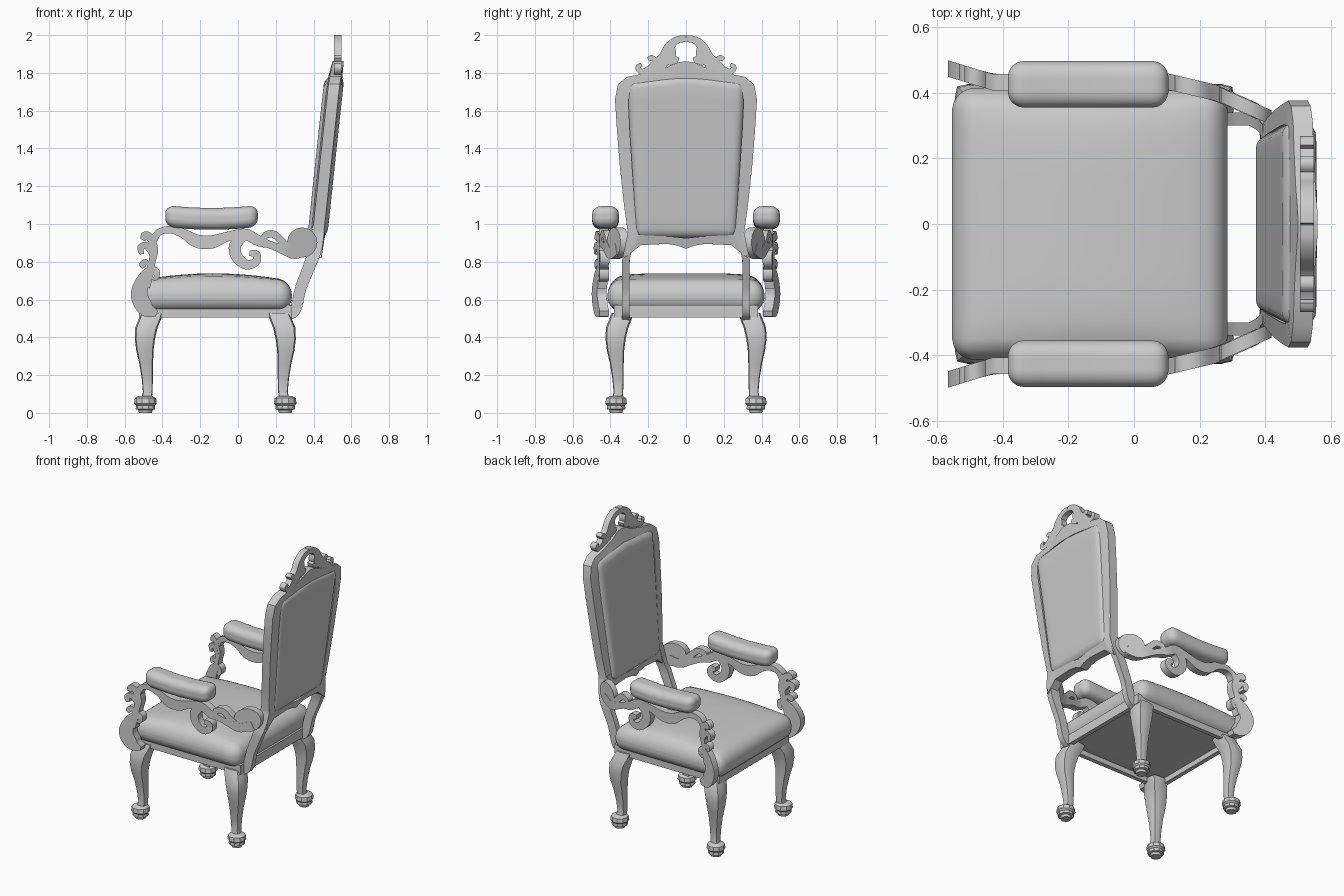
import bpy, bmesh
from math import cos, sin, pi, radians, hypot
from mathutils import Vector

if "Cube" in bpy.data.objects:
    bpy.data.objects.remove(bpy.data.objects["Cube"])


def lerp(table, v):
    """Piecewise linear lookup."""
    if v <= table[0][0]:
        return table[0][1]
    for (a, fa), (b, fb) in zip(table, table[1:]):
        if v <= b:
            return fa + (fb - fa) * (v - a) / (b - a)
    return table[-1][1]


def finish(name, bm, mirror=False):
    bmesh.ops.recalc_face_normals(bm, faces=bm.faces)
    me = bpy.data.meshes.new(name)
    bm.to_mesh(me)
    bm.free()
    ob = bpy.data.objects.new(name, me)
    bpy.context.collection.objects.link(ob)
    if mirror:
        m = ob.modifiers.new("Mirror", 'MIRROR')
        m.use_axis = (False, True, False)
        m.use_mirror_merge = False
    return ob


def loft(bm, rings, closed=False):
    """Skin a list of point rings, capping the ends unless closed."""
    vs = [[bm.verts.new(p) for p in r] for r in rings]
    n = len(vs[0])
    for a, b in zip(vs, vs[1:] + (vs[:1] if closed else [])):
        for i in range(n):
            bm.faces.new((a[i], a[(i + 1) % n], b[(i + 1) % n], b[i]))
    if not closed:
        bm.faces.new(vs[0])
        bm.faces.new(vs[-1])


def smooth_path(pts, steps=5):
    """Catmull-Rom through (u, v, half width) points."""
    P = [Vector(p) for p in pts]
    P = [2 * P[0] - P[1]] + P + [2 * P[-1] - P[-2]]
    out = []
    for a, b, c, d in zip(P, P[1:], P[2:], P[3:]):
        for k in range(steps):
            t = k / steps
            out.append(0.5 * (2 * b + (c - a) * t + (2 * a - 5 * b + 4 * c - d) * t * t
                              + (3 * b - a - 3 * c + d) * t ** 3))
    return out + [P[-2]]


def ribbon(bm, pts, thick, place):
    """Flat scroll of varying width; place maps (u, v, depth) to space."""
    path = smooth_path(pts)
    rings = []
    for i, p in enumerate(path):
        d = path[min(i + 1, len(path) - 1)] - path[max(i - 1, 0)]
        l = hypot(d.x, d.y) or 1
        nu, nv = -d.y / l * p.z, d.x / l * p.z
        h = thick / 2
        rings.append([place(p.x + nu, p.y + nv, -h), place(p.x + nu, p.y + nv, h),
                      place(p.x - nu, p.y - nv, h), place(p.x - nu, p.y - nv, -h)])
    loft(bm, rings)


def disc(bm, u, v, r, thick, place, n=16):
    loft(bm, [[place(u + r * cos(2 * pi * i / n), v + r * sin(2 * pi * i / n), s * thick / 2)
               for i in range(n)] for s in (-1, 1)])


def pillow(name, lo, hi, r, deform, mirror=False, cuts=15):
    """Rounded box, then bent by deform(point)."""
    lo, hi = Vector(lo), Vector(hi)
    mid, half = (lo + hi) / 2, (hi - lo) / 2
    bm = bmesh.new()
    bmesh.ops.create_cube(bm, size=2)
    bmesh.ops.subdivide_edges(bm, edges=bm.edges, cuts=cuts, use_grid_fill=True)
    for v in bm.verts:
        p, core = Vector(), Vector()
        for i in range(3):
            ri = r[i]
            # spend the outer grid cells on the rounded edges
            c = v.co[i]
            s = 1 if c > 0 else -1
            a = abs(c)
            p[i] = s * max(0, (a - 0.6) / 0.4)
            core[i] = s * min(a / 0.6, 1) * (half[i] - ri)
        if p.length > 0:
            p.normalize()
        v.co = deform(mid + core + Vector(p[i] * r[i] for i in range(3)))
    return finish(name, bm, mirror)


# Seat cushion and padded arms
def dome(p):
    fx = max(0, 1 - ((p.x + .13) / .43) ** 2)
    fy = max(0, 1 - (p.y / .42) ** 6)
    p.z += .045 * fx * fy * max(0, (p.z - .55) / .15)
    return p


pillow("seat_cushion", (-.555, -.415, .54), (.285, .415, .695), (.07, .07, .07), dome)


def sag(p):
    p.z -= .015 * (1 - ((p.x + .14) / .245) ** 2)
    return p


pillow("arm_pad", (-.385, .355, .985), (.105, .497, 1.10), (.05, .05, .045), sag, True)

# Seat rails: an open frame
bm = bmesh.new()
rings = []
for sx, sy in ((-1, -1), (1, -1), (1, 1), (-1, 1)):
    rings.append([(-.12 + sx * (.405 - i), sy * (.38 - i), z)
                  for i, z in ((0, .505), (0, .57), (.03, .57), (.03, .505))])
loft(bm, rings, True)
finish("seat_rail", bm)

# Cabriole legs: (diagonal shift, height, radius)
LEG = [(-.035, .53, .068), (-.025, .50, .07), (-.005, .45, .07), (.003, .39, .063), (.003, .33, .054),
       (-.004, .26, .043), (-.01, .18, .035), (-.012, .11, .03), (-.005, .07, .034)]
FOOT = [(.09, .036), (.078, .056), (.05, .06), (.04, .05), (.02, .052), (.016, .038), (0, .034)]
for sx, side in ((-1, "front"), (1, "back")):
    bm = bmesh.new()
    rings = []
    for d, z, r in LEG:
        ring = []
        for i in range(12):
            a = 2 * pi * i / 12 + pi / 4
            k = r * (1 + .12 * cos(4 * (a - pi / 4)))   # corner ridge at the knee
            k *= .93
            ring.append((-.12 + sx * (.37 + d + k * cos(a)), .37 + d + k * sin(a), z))
        rings.append(ring)
    loft(bm, rings)
    loft(bm, [[(-.12 + sx * .37 + r * cos(2 * pi * i / 10), .37 + r * sin(2 * pi * i / 10), z)
               for i in range(10)] for z, r in FOOT])
    finish(side + "_leg", bm, True)

# Carved arm supports, splayed in plan
PLAN = [(-.57, .475), (-.43, .432), (.1, .435), (.25, .40), (.44, .315)]


def arm(u, v, t):
    return (u, lerp(PLAN, u) + t, v)


ARM = [
    [(-.43, .525, .015), (-.485, .55, .042), (-.522, .62, .045), (-.507, .69, .038), (-.47, .745, .028),
     (-.435, .75, .02), (-.432, .72, .014), (-.45, .705, .01)],
    [(-.495, .67, .03), (-.468, .74, .022), (-.455, .80, .018), (-.445, .86, .022), (-.46, .92, .02),
     (-.49, .94, .022), (-.505, .915, .014)],
    [(-.45, .84, .018), (-.485, .885, .018), (-.515, .875, .018), (-.51, .84, .012)],
    [(-.465, .78, .012), (-.49, .80, .014), (-.505, .785, .017), (-.495, .77, .012)],
    [(-.455, .90, .02), (-.42, .955, .018), (-.36, .97, .02), (-.29, .95, .025), (-.22, .91, .035),
     (-.14, .905, .035), (-.05, .935, .025), (.04, .945, .03), (.11, .91, .028), (.17, .89, .02),
     (.24, .865, .025), (.30, .845, .03), (.37, .87, .03)],
    [(.03, .94, .025), (-.015, .885, .032), (-.005, .825, .03), (.045, .785, .026), (.095, .80, .022),
     (.097, .84, .02), (.06, .845, .014)],
    [(.28, .86, .02), (.235, .905, .02), (.19, .945, .02), (.145, .94, .018), (.14, .91, .012)],
]
bm = bmesh.new()
for s in ARM:
    ribbon(bm, s, .05, arm)
disc(bm, .34, .902, .08, .045, arm)
finish("arm_scrollwork", bm, True)

# Back posts rising from the seat
PY = [(.5, .32), (.8, .32), (.97, .285)]
bm = bmesh.new()
ribbon(bm, [(.265, .515, .028), (.305, .55, .03), (.332, .66, .03), (.375, .77, .032), (.41, .87, .034),
            (.425, .98, .034)], .04, lambda u, v, t: (u, lerp(PY, v) + t, v))
finish("back_post", bm, True)

# Raked back frame: paired outer and inner outlines (half)
RAKE = [(.85, .412), (1.0, .43), (1.4, .472), (1.75, .51), (1.86, .53)]


def back(u, v, t):
    return (lerp(RAKE, v) + t, u, v)


OUTER = [(0, 1.862), (.045, 1.855), (.11, 1.825), (.2, 1.80), (.31, 1.78), (.36, 1.74), (.376, 1.66),
         (.366, 1.5), (.35, 1.3), (.328, 1.1), (.305, .93), (.325, .82), (.275, .86), (.24, .888),
         (.1, .895), (.04, .885), (0, .868)]
INNER = [(0, 1.77), (.045, 1.77), (.11, 1.765), (.18, 1.755), (.26, 1.745), (.295, 1.715), (.305, 1.65),
         (.298, 1.5), (.285, 1.3), (.272, 1.1), (.262, .98), (.255, .955), (.25, .945), (.22, .94),
         (.1, .935), (.04, .93), (0, .925)]
pairs = list(zip(OUTER, INNER))
pairs += [((-a[0], a[1]), (-b[0], b[1])) for a, b in pairs[-2:0:-1]]
bm = bmesh.new()
loft(bm, [[back(*o, -.03), back(*o, .03), back(*i, .038), back(*i, -.038)] for o, i in pairs], True)
finish("back_frame", bm)


# Upholstered back panel, tapered towards the seat
def panel(p):
    f = (p.z - .93) / .82
    y = p.y * (.27 + .045 * f) / .315
    z = p.z + .03 * f * (1 - abs(p.y) / .315)
    return Vector(back(y, z, p.x))


pillow("back_panel", (-.055, -.315, .925), (.05, .315, 1.755), (.045, .05, .05), panel)

# Crest scrolls on top
bm = bmesh.new()
for s in [
    [(0, 1.983, .017), (.05, 1.972, .02), (.09, 1.935, .026), (.118, 1.885, .027), (.16, 1.855, .02),
     (.195, 1.82, .018), (.235, 1.806, .016), (.255, 1.83, .013), (.235, 1.845, .01)],
    [(.075, 1.945, .014), (.068, 1.90, .016), (.09, 1.865, .016), (.10, 1.845, .02)],
    [(.085, 1.86, .018), (.055, 1.865, .013), (.045, 1.885, .01)],
    [(.11, 1.87, .025), (.135, 1.835, .025), (.19, 1.80, .02)],
    [(.15, 1.855, .012), (.18, 1.88, .014), (.2, 1.87, .012)],
]:
    ribbon(bm, s, .042, lambda u, v, t: (.528 + t, u, v))
finish("crest_scrollwork", bm, True)

# Smooth shading with sharp carved edges
bpy.ops.object.select_all(action='SELECT')
bpy.context.view_layer.objects.active = bpy.data.objects["seat_cushion"]
bpy.ops.object.shade_smooth_by_angle(angle=radians(35))
